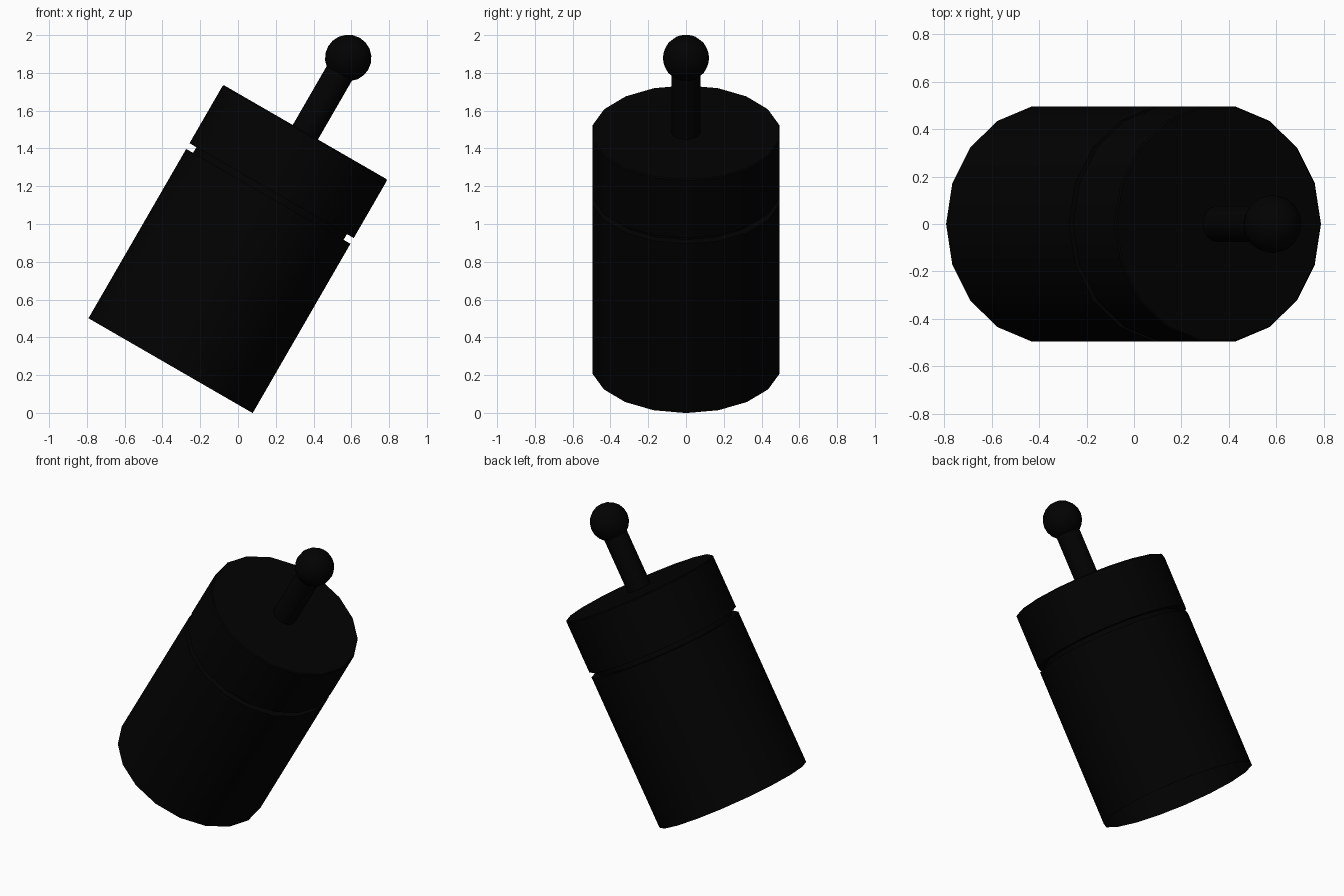
import bpy, bmesh, math
from mathutils import Matrix

if "Cube" in bpy.data.objects:
    bpy.data.objects.remove(bpy.data.objects["Cube"])

# everything is built upright, then leaned 30 degrees towards +x
LEAN = Matrix.Translation((-0.357, 0, 0.25)) @ Matrix.Rotation(math.radians(30), 4, 'Y')

mat = bpy.data.materials.new("black")
mat.diffuse_color = (0.0005, 0.0005, 0.0005, 1)
mat.use_nodes = True
mat.node_tree.nodes["Principled BSDF"].inputs["Base Color"].default_value = mat.diffuse_color


def finish(bm, name):
    bmesh.ops.recalc_face_normals(bm, faces=bm.faces)
    bm.transform(LEAN)
    me = bpy.data.meshes.new(name)
    bm.to_mesh(me)
    bm.free()
    ob = bpy.data.objects.new(name, me)
    bpy.context.collection.objects.link(ob)
    me.materials.append(mat)
    bpy.ops.object.select_all(action='DESELECT')
    ob.select_set(True)
    bpy.context.view_layer.objects.active = ob
    bpy.ops.object.shade_smooth_by_angle(angle=math.radians(35))


def lathe(name, profile, sides, phase=0.0, open_bottom=False):
    """Revolve (radius, height) points and cap the ends."""
    bm = bmesh.new()
    rings = []
    for r, z in profile:
        angles = [2 * math.pi * (i + phase) / sides for i in range(sides)]
        rings.append([bm.verts.new((r * math.cos(a), r * math.sin(a), z)) for a in angles])
    for low, high in zip(rings, rings[1:]):
        for i in range(sides):
            j = (i + 1) % sides
            bm.faces.new((low[i], low[j], high[j], high[i]))
    if not open_bottom:
        bm.faces.new(rings[0])
    bm.faces.new(rings[-1])
    finish(bm, name)


R = 0.502
# main can, open underneath, with the narrower neck that forms the groove
lathe("body", [(R, 0), (R, 1.035), (0.46, 1.035), (0.46, 1.072)], 18, open_bottom=True)
# lid with a slightly eased top rim
lathe("lid", [(R, 1.07), (R, 1.42), (R - 0.006, 1.427)], 18)
# stem
lathe("stem", [(0.077, 1.42), (0.077, 1.86)], 18)

# ball on the end of the stem
bm = bmesh.new()
bmesh.ops.create_uvsphere(bm, u_segments=16, v_segments=10, radius=0.123,
                          matrix=Matrix.Translation((0, 0, 1.881)))
finish(bm, "ball")
